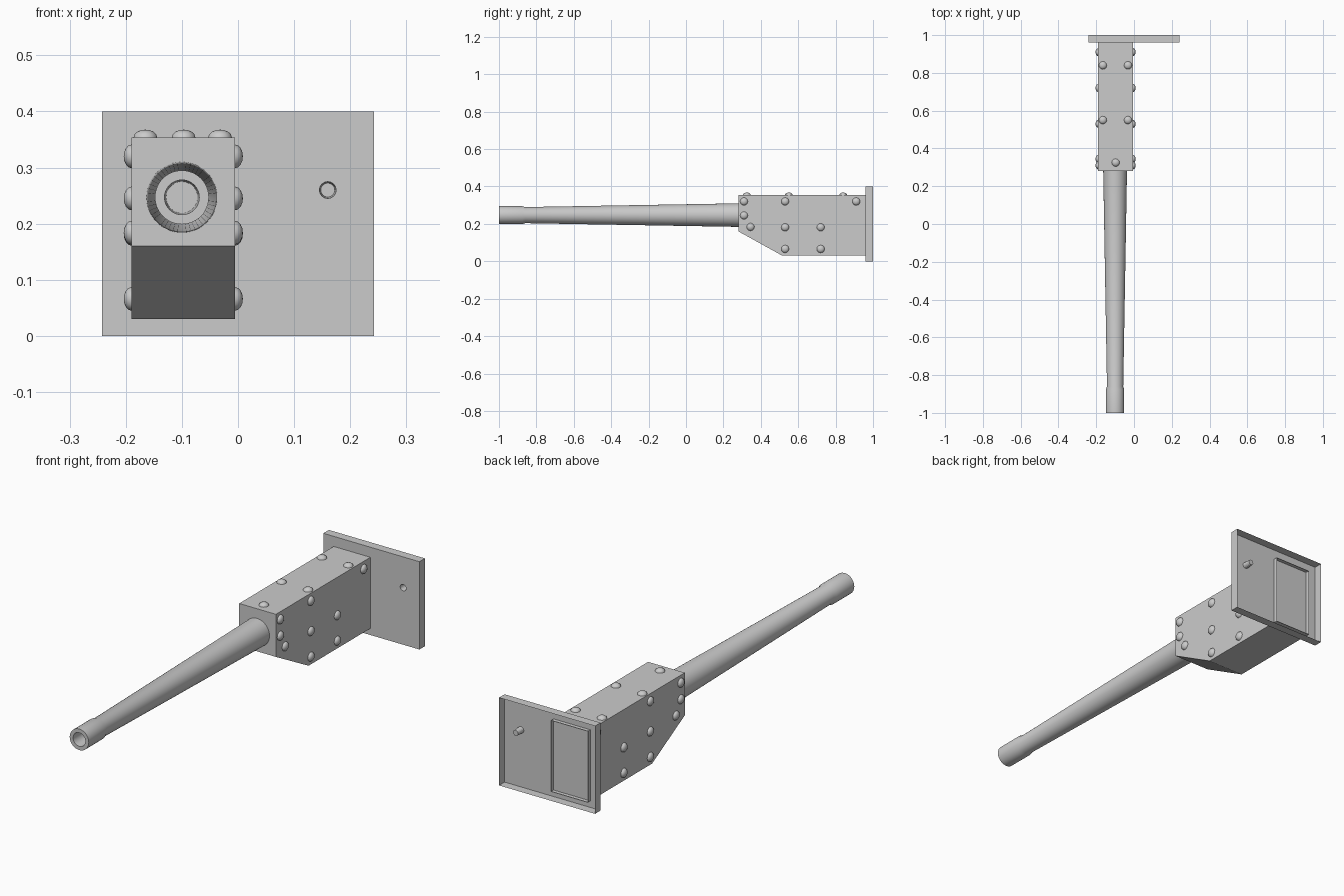
import bpy, bmesh, math
from mathutils import Matrix, Vector

if "Cube" in bpy.data.objects:
    bpy.data.objects.remove(bpy.data.objects["Cube"])

grey = bpy.data.materials.new("plain grey")
grey.diffuse_color = (0.6, 0.6, 0.6, 1)
grey.use_nodes = True
grey.node_tree.nodes["Principled BSDF"].inputs["Base Color"].default_value = grey.diffuse_color


def finish(bm, name, smooth=False, recalc=True):
    if recalc:
        bmesh.ops.recalc_face_normals(bm, faces=bm.faces[:])
    mesh = bpy.data.meshes.new(name)
    bm.to_mesh(mesh)
    bm.free()
    mesh.materials.append(grey)
    ob = bpy.data.objects.new(name, mesh)
    bpy.context.collection.objects.link(ob)
    if smooth:
        bpy.ops.object.select_all(action='DESELECT')
        ob.select_set(True)
        bpy.context.view_layer.objects.active = ob
        bpy.ops.object.shade_smooth_by_angle(angle=math.radians(35))
    return ob


def loop(bm, pts):
    vs = [bm.verts.new(p) for p in pts]
    return vs, [bm.edges.new((vs[i - 1], vs[i])) for i in range(len(vs))]


def ring(x, z, y, r, n):
    return [(x + r * math.cos(2 * math.pi * i / n), y,
             z + r * math.sin(2 * math.pi * i / n)) for i in range(n)]


def bridge(bm, a, b):
    for i in range(len(a)):
        bm.faces.new((a[i - 1], a[i], b[i], b[i - 1]))


# Mounting plate: a tray open at the back, with a blind round socket
W, H, FRONT, BACK = 0.242, 0.4, 0.96, 1.0
bm = bmesh.new()
corners = [(-W, 0), (W, 0), (W, H), (-W, H)]
outer, outer_edges = loop(bm, [(x, FRONT, z) for x, z in corners])
hole, hole_edges = loop(bm, ring(0.16, 0.26, FRONT, 0.015, 16))
bmesh.ops.triangle_fill(bm, use_beauty=True, edges=outer_edges + hole_edges)
rim = [bm.verts.new((x, BACK, z)) for x, z in corners]
bridge(bm, outer, rim)
end = [bm.verts.new(p) for p in ring(0.16, 0.26, BACK - 0.002, 0.0125, 16)]
bridge(bm, hole, end)
bm.faces.new(end)
finish(bm, "mounting_plate")

# Housing: side profile swept across x, open at the back inside the tray
X0, X1, TOP = -0.19, -0.005, 0.354
profile = [(0.978, 0.03), (0.515, 0.03), (0.28, 0.16), (0.28, TOP), (0.978, TOP)]
bm = bmesh.new()
left = [bm.verts.new((X0, y, z)) for y, z in profile]
right = [bm.verts.new((X1, y, z)) for y, z in profile]
bm.faces.new(left)
bm.faces.new(right[::-1])
for i in range(len(profile) - 1):
    bm.faces.new((left[i], right[i], right[i + 1], left[i + 1]))
finish(bm, "housing")

# Barrel: tapered tube with muzzle sleeve and bore
barrel = [(0.285, 0.063), (-0.86, 0.043), (-0.875, 0.048), (-1.0, 0.048),
          (-1.0, 0.031), (-0.85, 0.028)]
bm = bmesh.new()
rings = [[bm.verts.new(p) for p in ring(-0.1, 0.247, y, r, 48)] for y, r in barrel]
for a, b in zip(rings, rings[1:]):
    bridge(bm, a, b)
bm.faces.new(rings[-1])
finish(bm, "barrel", smooth=True)


# Rivets: flattened domes on both sides and on top of the housing
def rivet(bm, pos, normal):
    turn = Vector((0, 0, 1)).rotation_difference(Vector(normal)).to_matrix().to_4x4()
    place = Matrix.Translation(pos) @ turn @ Matrix.Diagonal((1, 1, 0.65, 1))
    dome = bmesh.ops.create_uvsphere(bm, u_segments=12, v_segments=8,
                                     radius=0.021, matrix=place)["verts"]
    back = [v for v in dome if (v.co - Vector(pos)).dot(Vector(normal)) < -0.002]
    bmesh.ops.delete(bm, geom=back, context='VERTS')


side_spots = [(0.31, 0.32), (0.31, 0.245), (0.345, 0.184), (0.53, 0.32),
              (0.53, 0.182), (0.53, 0.066), (0.72, 0.182), (0.72, 0.066), (0.91, 0.32)]
top_spots = [(-0.165, 0.84), (-0.032, 0.84), (-0.165, 0.55), (-0.032, 0.55), (-0.097, 0.325)]
bm = bmesh.new()
for y, z in side_spots:
    rivet(bm, (X0, y, z), (-1, 0, 0))
    rivet(bm, (X1, y, z), (1, 0, 0))
for x, y in top_spots:
    rivet(bm, (x, y, TOP), (0, 0, 1))
finish(bm, "rivets", smooth=True, recalc=False)
